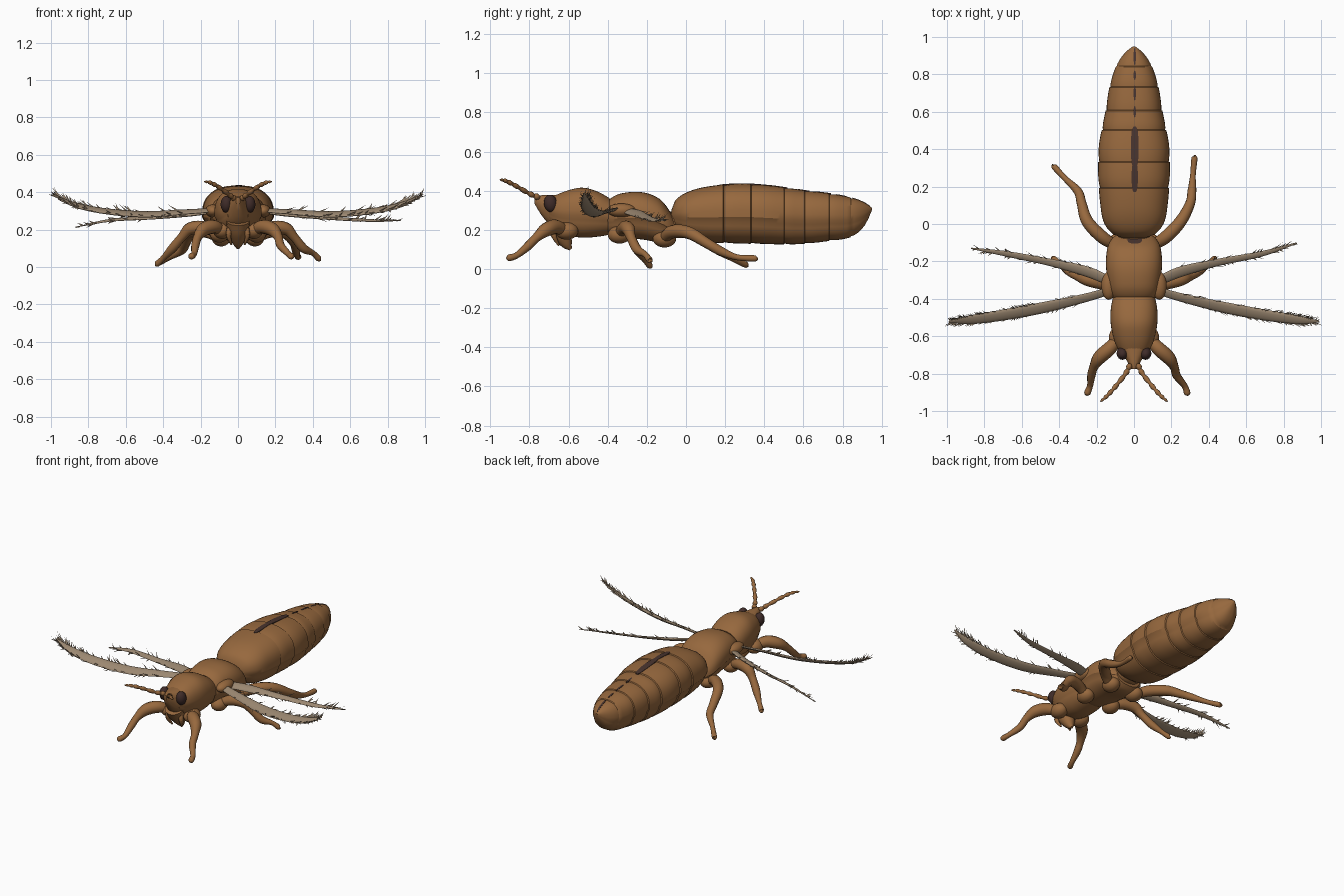
import bpy, bmesh, math, random
from mathutils import Vector, Matrix

if "Cube" in bpy.data.objects:
    bpy.data.objects.remove(bpy.data.objects["Cube"])

random.seed(4)


def mat(name, c):
    m = bpy.data.materials.new(name)
    m.diffuse_color = (*c, 1)
    m.use_nodes = True
    m.node_tree.nodes["Principled BSDF"].inputs["Base Color"].default_value = m.diffuse_color
    return m


BROWN = mat("body brown", (0.31, 0.14, 0.048))
WING = mat("wing tan grey", (0.33, 0.245, 0.165))
EYE = mat("eye dark brown", (0.05, 0.025, 0.022))
STRIPE = mat("stripe dark brown", (0.065, 0.034, 0.027))


def finish(name, bm, material, angle=40):
    bmesh.ops.recalc_face_normals(bm, faces=bm.faces)
    me = bpy.data.meshes.new(name)
    bm.to_mesh(me)
    bm.free()
    ob = bpy.data.objects.new(name, me)
    bpy.context.collection.objects.link(ob)
    me.materials.append(material)
    bpy.ops.object.select_all(action='DESELECT')
    ob.select_set(True)
    bpy.context.view_layer.objects.active = ob
    bpy.ops.object.shade_smooth_by_angle(angle=math.radians(angle))
    return ob


def sample(table, t):
    """Smooth interpolation of rows (key, values...) at key t."""
    n = len(table)
    t = min(max(t, table[0][0]), table[-1][0])
    i = next(k for k in range(n - 1) if t <= table[k + 1][0])
    a, b = table[i], table[i + 1]
    h = b[0] - a[0]
    u = (t - a[0]) / h

    def slope(k, j):
        p, q = table[max(k - 1, 0)], table[min(k + 1, n - 1)]
        return (q[j] - p[j]) / (q[0] - p[0])
    return [(2*u**3 - 3*u*u + 1) * a[j] + (u**3 - 2*u*u + u) * h * slope(i, j)
            + (3*u*u - 2*u**3) * b[j] + (u**3 - u*u) * h * slope(i + 1, j)
            for j in range(1, len(a))]


def bridge(bm, rings):
    for r0, r1 in zip(rings, rings[1:]):
        for k in range(len(r0)):
            j = (k + 1) % len(r0)
            bm.faces.new((r0[k], r0[j], r1[j], r1[k]))
    bm.faces.new(rings[0])
    bm.faces.new(rings[-1])


def body(name, table, seams=(), n=44, power=2.4):
    """Loft along y through (y, half width, top, bottom) with overlapping plates."""
    y0, y1 = table[0][0], table[-1][0]
    edges = [y0, *seams, y1]
    bm = bmesh.new()
    rings = []
    for a, b in zip(edges, edges[1:]):
        steps = max(6, int((b - a) / 0.018))
        for s in range(steps + 1):
            u = s / steps
            y = a + (b - a) * u + (0.004 if s == 0 and a != y0 else 0)
            w, top, bot = sample(table, y)
            f = 0.965 + 0.035 * math.sin(min(u * 2.2, 1) * math.pi / 2) if a != y0 else 1
            w, c, h = w * f, (top + bot) / 2, (top - bot) / 2 * f
            ring = []
            for k in range(n):
                t = 2 * math.pi * (k + 0.5) / n
                x, z = math.cos(t), math.sin(t)
                x = math.copysign(abs(x) ** (2 / power), x) * w
                z = math.copysign(abs(z) ** (2 / power), z) * h
                if z < -0.2 * h:      # belly plates tucked under the back plates
                    x *= 0.93
                ring.append(bm.verts.new((x, y, c + z)))
            rings.append(ring)
    bridge(bm, rings)
    return finish(name, bm, BROWN, 32)


def tube(name, pts, material, n=12, per=7, flat=1.0, tilt=0.0, beads=0, fringe=0):
    """Smooth tube through (x, y, z, radius); flat squashes it into a blade."""
    table = [(float(i), *p) for i, p in enumerate(pts)]
    total = per * (len(pts) - 1)
    samples = [sample(table, (len(pts) - 1) * i / total) for i in range(total + 1)]
    cen = [Vector(s[:3]) for s in samples]
    bm = bmesh.new()
    rings, frames = [], []
    for i, s in enumerate(samples):
        d = (cen[min(i + 1, total)] - cen[max(i - 1, 0)]).normalized()
        side = d.cross(Vector((0, 0, 1))).normalized()
        up = side.cross(d)
        rot = Matrix.Rotation(tilt, 3, d)
        side, up = rot @ side, rot @ up
        r = max(s[3], 0.002)
        if beads:
            r *= 0.72 + 0.5 * abs(math.sin(math.pi * beads * i / total))
        frames.append((cen[i], side, up, r, d))
        rings.append([bm.verts.new(cen[i] + side * r * math.cos(2*math.pi*k/n)
                                   + up * r * flat * math.sin(2*math.pi*k/n)) for k in range(n)])
    bridge(bm, rings)
    # bristles along both wing edges
    for _ in range(fringe):
        q = random.random() ** 0.6
        c, side, up, r, d = frames[int((0.15 + 0.84 * q) * total)]
        sg = random.choice((-1, 1))
        base = c + side * sg * r * 0.8
        tip = base + side * sg * random.uniform(0.008, 0.022) + d * random.uniform(0.01, 0.05) \
            + Vector((0, 0, random.uniform(-0.012, 0.03)))
        b = [bm.verts.new(base + v) for v in (d * 0.007, up * 0.004 - d * 0.004, -up * 0.004 - d * 0.004)]
        t = bm.verts.new(tip)
        bm.faces.new(b)
        for k in range(3):
            bm.faces.new((b[k], b[(k + 1) % 3], t))
    return finish(name, bm, material, 50)


def ball(name, loc, size, material, rot=0.0):
    bm = bmesh.new()
    bmesh.ops.create_uvsphere(bm, u_segments=20, v_segments=12, radius=1)
    m = Matrix.Translation(loc) @ Matrix.Rotation(rot, 4, 'X') @ Matrix.Diagonal((*size, 1))
    bmesh.ops.transform(bm, matrix=m, verts=bm.verts)
    return finish(name, bm, material)


# Body sections
ABDOMEN = [(-0.075, 0.06, 0.30, 0.235), (-0.06, 0.105, 0.345, 0.21), (0.0, 0.158, 0.39, 0.165),
           (0.1, 0.18, 0.42, 0.138), (0.27, 0.192, 0.436, 0.13), (0.42, 0.188, 0.428, 0.127),
           (0.52, 0.17, 0.415, 0.125), (0.62, 0.15, 0.40, 0.13), (0.73, 0.132, 0.387, 0.143),
           (0.84, 0.098, 0.366, 0.162), (0.9, 0.062, 0.345, 0.205), (0.935, 0.027, 0.325, 0.262),
           (0.95, 0.006, 0.313, 0.3)]
body("abdomen", ABDOMEN, (0.19, 0.33, 0.5, 0.605, 0.73, 0.84))
THORAX = [(-0.41, 0.10, 0.335, 0.18), (-0.385, 0.122, 0.362, 0.168), (-0.33, 0.138, 0.387, 0.16),
          (-0.22, 0.15, 0.392, 0.15), (-0.13, 0.143, 0.355, 0.135), (-0.08, 0.12, 0.29, 0.14),
          (-0.055, 0.09, 0.25, 0.16)]
body("rear_thorax", THORAX)
body("front_thorax", [(-0.70, 0.062, 0.36, 0.24), (-0.665, 0.088, 0.378, 0.205), (-0.61, 0.11, 0.40, 0.175),
                      (-0.53, 0.125, 0.416, 0.16), (-0.45, 0.124, 0.395, 0.165), (-0.39, 0.112, 0.362, 0.175)])
body("head", [(-0.775, 0.012, 0.372, 0.335), (-0.755, 0.026, 0.376, 0.30), (-0.72, 0.045, 0.378, 0.25),
              (-0.68, 0.072, 0.378, 0.215), (-0.62, 0.085, 0.38, 0.19)], n=28)
ball("waist", (0, -0.06, 0.235), (0.09, 0.07, 0.06), BROWN)

# Mouth cone and palps
tube("mouth_cone", [(0, -0.67, 0.25, 0.065), (0, -0.64, 0.19, 0.055), (0, -0.61, 0.13, 0.03),
                    (0, -0.59, 0.10, 0.008)], BROWN)


def ribbon(name, y0, y1, half, table, steps=16):
    """Thin plate lying on the back of a lofted section."""
    bm = bmesh.new()
    rows = []
    for i in range(steps + 1):
        u = i / steps
        y = y0 + (y1 - y0) * u
        z = sample(table, y)[1] + 0.002
        w = half * (0.35 + 0.65 * math.sin(math.pi * u) ** 0.4 if 0 < u < 1 else 0.35)
        rows.append([bm.verts.new((x + 0.004, y, z + dz)) for x, dz in
                     ((-w, 0), (w, 0), (w, -0.007), (-w, -0.007))])
    bridge(bm, rows)
    return finish(name, bm, STRIPE)


# Dark markings along the back
ribbon("back_stripe_front", 0.17, 0.33, 0.017, ABDOMEN)
ribbon("back_stripe_middle", 0.30, 0.52, 0.021, ABDOMEN)
for i, (a, b) in enumerate(((0.57, 0.63), (0.66, 0.74), (0.77, 0.82), (0.85, 0.94))):
    ribbon(f"back_line_{i + 1}", a, b, 0.006, ABDOMEN, 8)
ribbon("waist_mark", -0.105, -0.06, 0.04, THORAX, 8)

# Paired parts
for s, side in ((-1, "left"), (1, "right")):
    ball(f"eye_{side}", (s * 0.062, -0.692, 0.335), (0.031, 0.034, 0.045), EYE, 0.15)
    tube(f"antenna_{side}", [(s*0.02, -0.75, 0.365, 0.014), (s*0.045, -0.80, 0.385, 0.012),
                             (s*0.10, -0.87, 0.425, 0.011), (s*0.145, -0.92, 0.45, 0.010),
                             (s*0.18, -0.95, 0.457, 0.004)], BROWN, n=8, per=12, beads=7)
    tube(f"palp_{side}", [(s*0.04, -0.67, 0.22, 0.018), (s*0.05, -0.675, 0.17, 0.014),
                          (s*0.035, -0.65, 0.12, 0.005)], BROWN, n=8)
    # hip joints
    for nm, x, y, z in (("front", 0.085, -0.61, 0.195), ("middle", 0.10, -0.34, 0.175), ("hind", 0.09, -0.11, 0.155)):
        ball(f"{nm}_hip_{side}", (s * x, y, z), (0.05, 0.06, 0.045), BROWN)
    # legs, thick thigh then slim shin and foot
    fx = 0.25 if s < 0 else 0.285
    tube(f"front_leg_{side}", [(s*0.08, -0.61, 0.19, 0.026), (s*0.13, -0.665, 0.215, 0.037),
                               (s*0.185, -0.715, 0.20, 0.036), (s*0.215, -0.765, 0.16, 0.024),
                               (s*0.228, -0.81, 0.115, 0.022), (s*(fx-0.015), -0.865, 0.07, 0.016),
                               (s*fx, -0.905, 0.057, 0.017), (s*(fx+0.004), -0.918, 0.055, 0.004)], BROWN)
    mz = 0.017 if s < 0 else 0.045
    tube(f"middle_leg_{side}", [(s*0.10, -0.34, 0.18, 0.026), (s*0.18, -0.315, 0.21, 0.034),
                                (s*0.255, -0.295, 0.205, 0.034), (s*0.30, -0.28, 0.16, 0.024),
                                (s*0.35, -0.25, 0.10, 0.024), (s*0.40, -0.21, mz+0.03, 0.015),
                                (s*0.432, -0.185, mz, 0.016), (s*0.44, -0.18, mz, 0.004)], BROWN)
    hind = [(-0.28, 0.11, 0.13), (-0.30, 0.175, 0.09), (-0.37, 0.245, 0.05), (-0.425, 0.305, 0.022), (-0.43, 0.315, 0.02)] \
        if s < 0 else [(0.30, 0.11, 0.13), (0.31, 0.18, 0.09), (0.315, 0.26, 0.06), (0.323, 0.35, 0.054), (0.323, 0.362, 0.054)]
    rad = (0.026, 0.023, 0.015, 0.016, 0.004)
    tube(f"hind_leg_{side}", [(s*0.09, -0.12, 0.15, 0.026), (s*0.17, -0.07, 0.19, 0.034),
                              (s*0.25, 0.015, 0.185, 0.032)] + [(*p, r) for p, r in zip(hind, rad)], BROWN)
    # wing roots and fringed blades
    ball(f"wing_root_{side}", (s * 0.135, -0.33, 0.30), (0.04, 0.075, 0.035), BROWN)
    tube(f"fore_wing_{side}", [(s*0.12, -0.355, 0.305, 0.022), (s*0.28, -0.40, 0.295, 0.026),
                               (s*0.50, -0.45, 0.282, 0.033), (s*0.72, -0.49, 0.30, 0.032),
                               (s*0.88, -0.512, 0.335, 0.026), (s*0.99, -0.522, 0.388, 0.005)],
         WING, flat=0.3, tilt=s * 0.45, per=10, fringe=110)
    hy, hz = (-0.13, 0.213) if s < 0 else (-0.102, 0.248)
    tube(f"hind_wing_{side}", [(s*0.12, -0.31, 0.30, 0.026), (s*0.25, -0.255, 0.285, 0.030),
                               (s*0.45, -0.205, 0.265, 0.021), (s*0.68, -0.16, 0.25, 0.016),
                               (s*0.87, hy, hz, 0.004)],
         WING, flat=0.35, tilt=s * 0.4, per=10, fringe=35)
